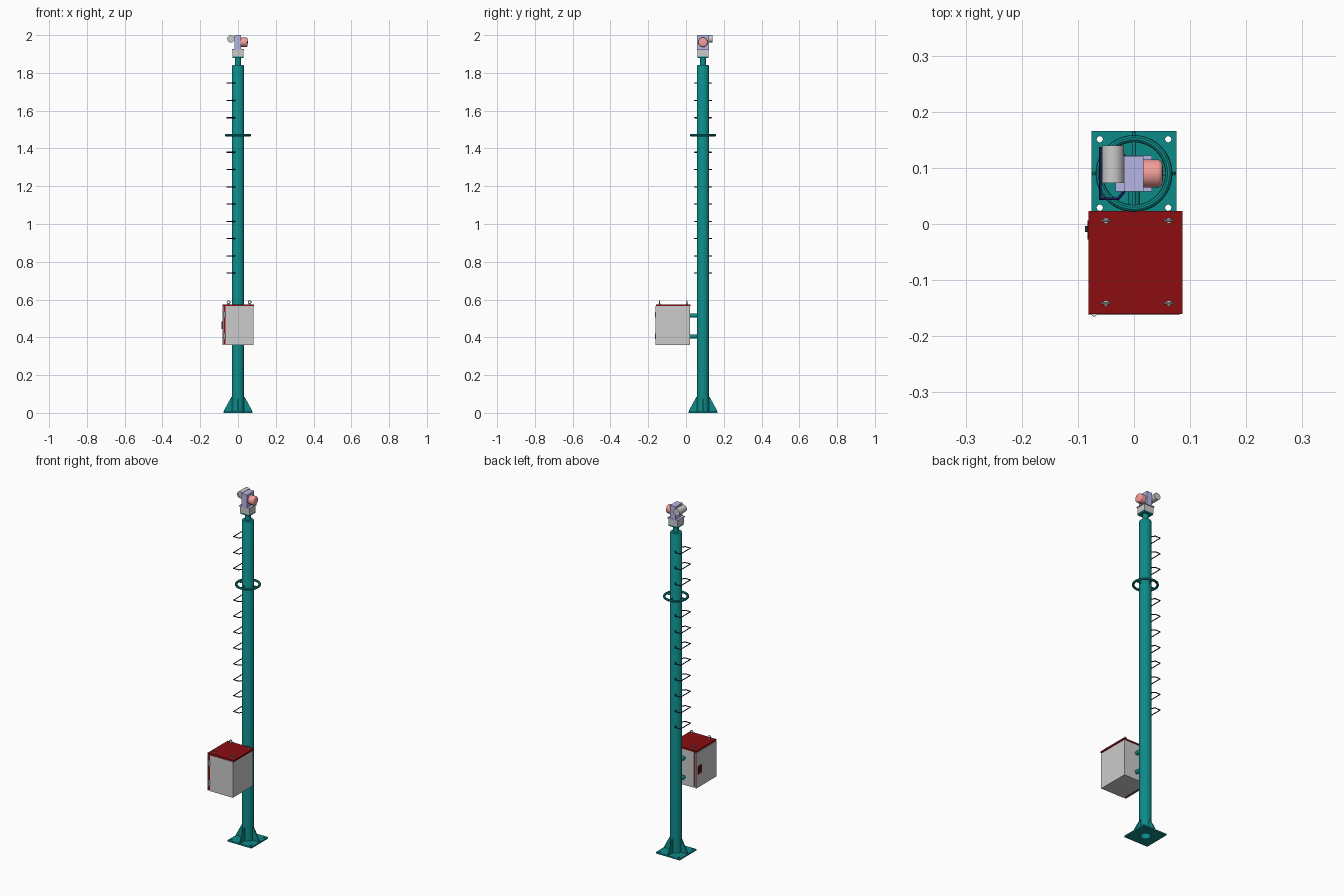
import bpy, bmesh, math
from mathutils import Vector, Matrix

if "Cube" in bpy.data.objects:
    bpy.data.objects.remove(bpy.data.objects["Cube"])

PY = 0.09  # y of the pole axis


def material(name, rgb):
    m = bpy.data.materials.new(name)
    m.diffuse_color = (*rgb, 1)
    m.use_nodes = True
    m.node_tree.nodes["Principled BSDF"].inputs["Base Color"].default_value = m.diffuse_color
    return m


TEAL = material("teal", (0.004, 0.26, 0.25))
RED = material("red", (0.26, 0.004, 0.005))
PINK = material("pink", (0.9, 0.34, 0.32))
LAVENDER = material("lavender", (0.47, 0.47, 0.78))
NAVY = material("navy", (0.01, 0.01, 0.12))
DARK = material("dark", (0.03, 0.03, 0.03))


def finish(name, bm, mat=None, smooth=False):
    bmesh.ops.recalc_face_normals(bm, faces=bm.faces)
    me = bpy.data.meshes.new(name)
    bm.to_mesh(me)
    bm.free()
    ob = bpy.data.objects.new(name, me)
    bpy.context.collection.objects.link(ob)
    if mat:
        me.materials.append(mat)
    if smooth:
        bpy.ops.object.select_all(action='DESELECT')
        ob.select_set(True)
        bpy.context.view_layer.objects.active = ob
        bpy.ops.object.shade_smooth_by_angle(angle=math.radians(35))
    return ob


def box(name, x0, x1, y0, y1, z0, z1, mat=None):
    bm = bmesh.new()
    size = Matrix.Diagonal((x1 - x0, y1 - y0, z1 - z0, 1))
    mid = Matrix.Translation(((x0 + x1) / 2, (y0 + y1) / 2, (z0 + z1) / 2))
    bmesh.ops.create_cube(bm, size=1, matrix=mid @ size)
    return finish(name, bm, mat)


def lathe(name, profile, origin, axis=(0, 0, 1), mat=None, steps=40, closed=False):
    """Spin (radius, height) points about an axis through origin."""
    bm = bmesh.new()
    vs = [bm.verts.new((r, 0, h)) for r, h in profile]
    es = [bm.edges.new(p) for p in zip(vs, vs[1:])]
    if closed:
        es.append(bm.edges.new((vs[-1], vs[0])))
    bmesh.ops.spin(bm, geom=vs + es, cent=(0, 0, 0), axis=(0, 0, 1),
                   angle=2 * math.pi, steps=steps, use_duplicate=False)
    bmesh.ops.remove_doubles(bm, verts=bm.verts, dist=1e-5)
    rot = Vector((0, 0, 1)).rotation_difference(Vector(axis)).to_matrix().to_4x4()
    bm.transform(Matrix.Translation(origin) @ rot)
    return finish(name, bm, mat, True)


def cylinder(name, r, length, origin, axis=(0, 0, 1), mat=None, steps=24):
    return lathe(name, [(0, 0), (r, 0), (r, length), (0, length)], origin, axis, mat, steps)


def ring(name, r, t, origin, axis=(0, 0, 1), mat=None, steps=48):
    a = [i * math.pi / 5 for i in range(10)]
    prof = [(r + t * math.cos(k), t * math.sin(k)) for k in a]
    return lathe(name, prof, origin, axis, mat, steps, True)


def rod(name, pts, r, mat):
    cu = bpy.data.curves.new(name, 'CURVE')
    cu.dimensions = '3D'
    cu.bevel_depth = r
    cu.bevel_resolution = 2
    cu.use_fill_caps = True
    sp = cu.splines.new('POLY')
    sp.points.add(len(pts) - 1)
    for p, co in zip(sp.points, pts):
        p.co = (*co, 1)
    cu.materials.append(mat)
    ob = bpy.data.objects.new(name, cu)
    bpy.context.collection.objects.link(ob)


# Base plate with bolt holes and open centre
plate = box("base_plate", -0.076, 0.076, PY - 0.076, PY + 0.076, 0, 0.008, TEAL)
holes = [(sx * 0.061, PY + sy * 0.061, 0.0055) for sx in (-1, 1) for sy in (-1, 1)]
for x, y, r in holes + [(0, PY, 0.027)]:
    cutter = cylinder("hole_cutter", r, 0.04, (x, y, -0.02))
    mod = plate.modifiers.new("hole", 'BOOLEAN')
    mod.operation = 'DIFFERENCE'
    mod.object = cutter
    mod.solver = 'EXACT'
    bpy.context.view_layer.objects.active = plate
    bpy.ops.object.modifier_apply(modifier=mod.name)
    bpy.data.objects.remove(cutter)

# Hollow pole with cap and neck
lathe("pole", [(0, 1.83), (0.027, 1.83), (0.027, 0), (0.032, 0), (0.032, 1.837),
               (0.029, 1.842), (0.016, 1.842), (0.016, 1.882), (0, 1.882)],
      (0, PY, 0), mat=TEAL)

# Foot gussets and ring spokes around the pole
for i in range(4):
    turn = Matrix.Translation((0, PY, 0)) @ Matrix.Rotation(i * math.pi / 2, 4, 'Z')
    bm = bmesh.new()
    f = bm.faces.new([bm.verts.new((x, -0.003, z)) for x, z in
                      ((0.03, 0.008), (0.074, 0.008), (0.074, 0.013), (0.035, 0.085), (0.03, 0.085))])
    ext = bmesh.ops.extrude_face_region(bm, geom=[f])
    bmesh.ops.translate(bm, vec=(0, 0.006, 0),
                        verts=[g for g in ext["geom"] if isinstance(g, bmesh.types.BMVert)])
    bm.transform(turn)
    finish("foot_gusset", bm, TEAL)
    d = turn.to_3x3() @ Vector((1, 0, 0))
    cylinder("ring_spoke", 0.004, 0.034, Vector((0, PY, 1.47)) + d * 0.03, d, TEAL, 12)
ring("guard_ring", 0.062, 0.0065, (0, PY, 1.47), mat=TEAL)

# Climbing steps, leaving out the level of the ring
for i in range(12):
    if i == 8:
        continue
    z = 0.74 + i * 0.0914
    half = [(-0.016, -0.030), (-0.028, -0.045), (-0.060, -0.045)]
    path = half + [(x, -y) for x, y in reversed(half)]
    rod("climbing_step", [(x, PY + y, z) for x, y in path], 0.0028, NAVY)

# Cabinet: body, red door frame, door and roof
box("cabinet_body", -0.066, 0.081, -0.162, 0.021, 0.36, 0.566)
box("cabinet_door_frame", -0.076, -0.066, -0.160, 0.019, 0.362, 0.566, RED)
box("cabinet_door", -0.081, -0.076, -0.162, 0.021, 0.36, 0.562)
box("cabinet_roof", -0.081, 0.086, -0.160, 0.023, 0.566, 0.575, RED)

# Door hinges, latch and handle
for z in (0.405, 0.52):
    cylinder("door_hinge", 0.005, 0.03, (-0.071, -0.160, z - 0.015), steps=16)
box("latch_plate", -0.083, -0.08, -0.028, 0.006, 0.435, 0.48, RED)
box("latch_handle", -0.087, -0.082, -0.014, -0.004, 0.445, 0.485, DARK)

# Lifting eyes on the roof
for x in (-0.05, 0.062):
    for y in (-0.141, 0.006):
        cylinder("eye_base", 0.005, 0.004, (x, y, 0.574), steps=16)
        ring("lifting_eye", 0.0075, 0.0022, (x, y, 0.586), (0, 1, 0), steps=24)

# Bracket tubes from pole to cabinet
for z in (0.405, 0.515):
    cylinder("cabinet_bracket", 0.011, 0.05, (0, 0.02, z), (0, 1, 0), TEAL)

# Head: flange, turning base and cover
box("head_flange", -0.028, 0.028, PY - 0.028, PY + 0.028, 1.878, 1.886, TEAL)
box("turning_base", -0.030, 0.030, PY - 0.028, PY + 0.028, 1.886, 1.921)
box("base_cover", -0.033, 0.032, PY - 0.032, PY + 0.032, 1.921, 1.927, LAVENDER)
box("head_block", -0.018, 0.017, PY - 0.032, PY + 0.031, 1.926, 2.0, LAVENDER)

# Rounded pink sensor on the right
arc = [(0.016 + 0.009 * math.cos(a), 0.026 + 0.009 * math.sin(a))
       for a in [k * math.pi / 10 for k in range(6)]]
lathe("side_sensor", [(0, 0), (0.025, 0)] + arc + [(0, 0.036)], (0.016, PY, 1.962), (1, 0, 0), PINK)

# Grey camera barrel on the left with lens recess
lathe("camera_barrel", [(0, 0.004), (0.015, 0.004), (0.015, 0), (0.0195, 0), (0.0195, 0.067), (0, 0.067)],
      (-0.0375, 0.073, 1.98), (0, 1, 0))
